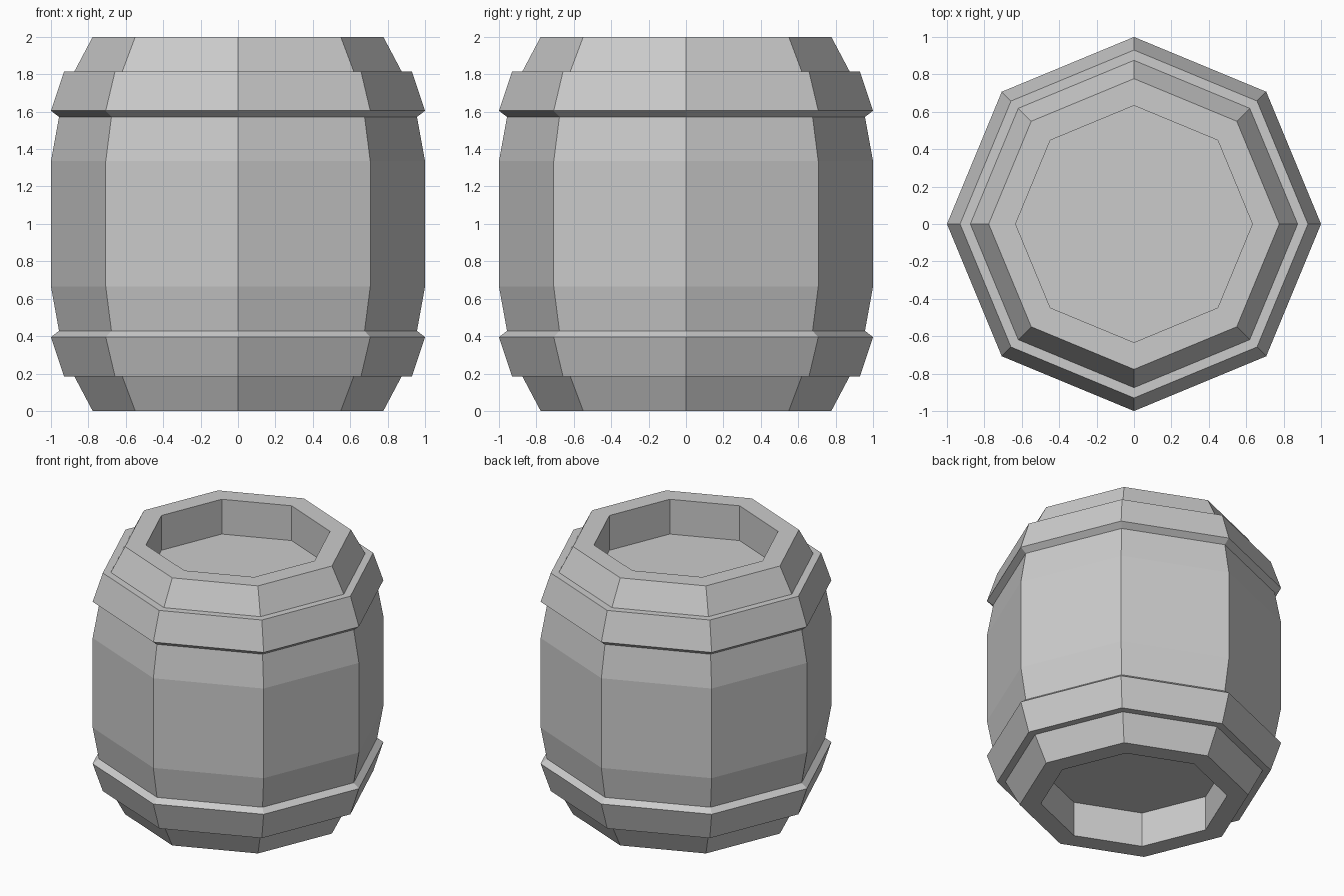
import bpy
import bmesh
from math import cos, sin, pi

if "Cube" in bpy.data.objects:
    bpy.data.objects.remove(bpy.data.objects["Cube"])

SIDES = 8

# Upper half of the barrel profile (radius, height above the middle)
head = [(0.633, 0.74), (0.633, 1.0), (0.777, 1.0)]        # recessed lid and rim
hoop = [(0.875, 0.815), (0.93, 0.815), (1.0, 0.605), (0.957, 0.572)]
staves = [(1.0, 0.335)]
half = head + hoop + staves

# Mirror the half profile about the middle of the barrel
profile = [(r, 1 + h) for r, h in half] + [(r, 1 - h) for r, h in reversed(half)]


def lathe(name, points):
    """Spin a profile into a closed, flat-faced prism body."""
    bm = bmesh.new()
    rings = [[bm.verts.new((r * cos(2 * pi * i / SIDES), r * sin(2 * pi * i / SIDES), z))
              for i in range(SIDES)] for r, z in points]
    for a, b in zip(rings, rings[1:]):
        for i in range(SIDES):
            j = (i + 1) % SIDES
            bm.faces.new((a[i], b[i], b[j], a[j]))
    bm.faces.new(rings[0])
    bm.faces.new(reversed(rings[-1]))
    bmesh.ops.recalc_face_normals(bm, faces=bm.faces)
    mesh = bpy.data.meshes.new(name)
    bm.to_mesh(mesh)
    bm.free()
    obj = bpy.data.objects.new(name, mesh)
    bpy.context.collection.objects.link(obj)
    return obj


# Barrel with hoops and recessed ends
lathe("barrel", profile)
